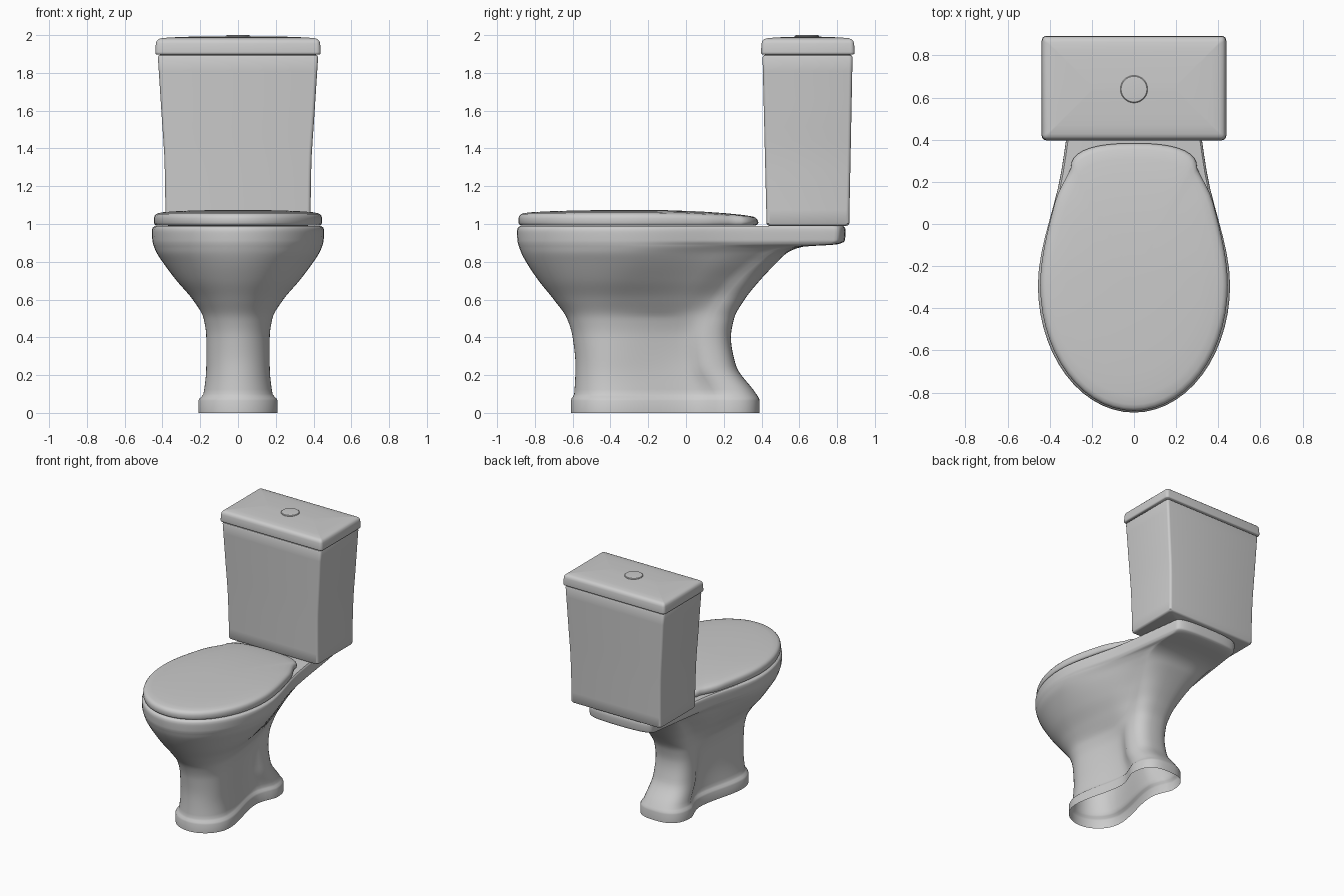
import bpy, bmesh
from math import sin, cos, pi, radians

if "Cube" in bpy.data.objects:
    bpy.data.objects.remove(bpy.data.objects["Cube"])


def pchip(xs, ys, x):
    """Overshoot-free cubic interpolation with flat ends removed only inside."""
    n = len(xs)
    d = [(ys[i + 1] - ys[i]) / (xs[i + 1] - xs[i]) for i in range(n - 1)]
    m = [0.0] * n
    for i in range(1, n - 1):
        if d[i - 1] * d[i] > 0:
            m[i] = 2 * d[i - 1] * d[i] / (d[i - 1] + d[i])
    m[-1] = d[-1]
    i = max(j for j in range(n - 1) if j == 0 or xs[j] <= x)
    h = xs[i + 1] - xs[i]
    t = (x - xs[i]) / h
    return (ys[i] * (2 * t**3 - 3 * t**2 + 1) + ys[i + 1] * (3 * t**2 - 2 * t**3)
            + h * m[i] * (t**3 - 2 * t**2 + t) + h * m[i + 1] * (t**3 - t**2))


def loft(name, rings, cap_bottom=True, cap_top=True, angle=35):
    bm = bmesh.new()
    vr = [[bm.verts.new(p) for p in r] for r in rings]
    n = len(vr[0])
    for a, b in zip(vr, vr[1:]):
        for i in range(n):
            j = (i + 1) % n
            bm.faces.new((a[i], a[j], b[j], b[i]))
    if cap_bottom:
        bm.faces.new(vr[0][::-1])
    if cap_top:
        bm.faces.new(vr[-1])
    bmesh.ops.recalc_face_normals(bm, faces=bm.faces)
    me = bpy.data.meshes.new(name)
    bm.to_mesh(me)
    bm.free()
    ob = bpy.data.objects.new(name, me)
    bpy.context.collection.objects.link(ob)
    bpy.ops.object.select_all(action='DESELECT')
    ob.select_set(True)
    bpy.context.view_layer.objects.active = ob
    bpy.ops.object.shade_smooth_by_angle(angle=radians(angle))
    return ob


def egg(yf, yc, wf, yw, ww, wb, r, yb, e=0.75):
    """Plan outline: round nose, side running through a waist, squarer back."""
    half = [(wf * sin(a * pi / 28), yc - (yc - yf) * cos(a * pi / 28)) for a in range(15)]
    ye = yb - r
    for i in range(1, 15):
        y = yc + (ye - yc) * i / 14
        half.append((pchip([yc, yw, ye], [wf, ww, wb], y), y))
    for i in range(1, 10):
        a = i * pi / 18
        half.append((wb * max(cos(a), 0)**e if i < 9 else 0.0, ye + r * sin(a)**e))
    return half + [(-x, y) for x, y in half[-2:0:-1]]


def rrect(hx, y0, y1, r, z, dome=0.0):
    cy, hy = (y0 + y1) / 2, (y1 - y0) / 2
    pts = []
    for k, (sx, sy) in enumerate([(1, 1), (-1, 1), (-1, -1), (1, -1)]):
        for i in range(5):
            a = k * pi / 2 + i * pi / 8
            pts.append((sx * (hx - r) + r * cos(a), cy + sy * (hy - r) + r * sin(a), z))
    return pts


# Pedestal and bowl: z, nose y, widest y, width, waist y, waist width, back width, corner, back y
levels = [
    (0.00, -.61, -.40, .21, .03, .135, .19, .19, .39),
    (0.065, -.61, -.40, .21, .03, .135, .19, .19, .39),
    (0.10, -.592, -.40, .183, .03, .115, .17, .18, .372),
    (0.25, -.585, -.40, .168, .00, .11, .155, .16, .265),
    (0.40, -.60, -.40, .168, -.02, .12, .15, .15, .238),
    (0.50, -.63, -.40, .182, -.02, .145, .15, .15, .255),
    (0.60, -.70, -.38, .24, .00, .20, .16, .15, .31),
    (0.70, -.78, -.35, .325, .05, .26, .19, .15, .39),
    (0.80, -.847, -.31, .40, .12, .305, .23, .13, .485),
    (0.85, -.873, -.30, .432, .17, .32, .255, .11, .54),
    (0.88, -.884, -.29, .445, .20, .335, .265, .08, .62),
    (0.892, -.888, -.29, .449, .22, .34, .265, .06, .80),
    (0.91, -.892, -.29, .453, .25, .343, .27, .06, .84),
    (0.96, -.895, -.29, .456, .25, .345, .272, .06, .845),
    (0.98, -.89, -.29, .452, .25, .343, .27, .06, .842),
    (0.99, -.875, -.29, .438, .25, .335, .262, .06, .832),
]
zs = [l[0] for l in levels]
cols = list(zip(*levels))[1:]
rings = []
for a, b in zip(zs, zs[1:]):
    k = 1 if b < 0.09 else (6 if b - a > 0.04 else 3)
    for i in range(k + (b == zs[-1])):
        z = a + (b - a) * i / k
        rings.append([(x, y, z) for x, y in egg(*[pchip(zs, c, z) for c in cols])])
loft("bowl_pedestal", rings, cap_bottom=False)

# Closed seat lid: inset outlines with a gentle dome sloping down to the back
lid = []
for z, s in [(.992, .975), (.998, .992), (1.006, 1), (1.03, 1), (1.043, .992), (1.052, .975),
             (1.058, .945), (1.063, .88), (1.068, .72), (1.072, .5), (1.074, .25), (1.0745, .03)]:
    out = egg(-.887, -.29, .445, .1, .376, .30, .12, .383, e=0.8)
    ring = []
    for x, y in out:
        y = -.25 + (y + .25) * (s if s < .9 else 1 - (1 - s) * .85)
        drop = .02 * max(0, (y + .25) / .63)**2 if z > 1.02 else 0
        ring.append((x * s, y, z - drop))
    lid.append(ring)
loft("seat_lid", lid, angle=50)

# Cistern: flared box with softened edges
tz = [.99, 1.3, 1.6, 1.897]
tank = []
steps = [(.99, .015), (.994, .005), (1.002, 0)] + [1.002 + .88 * i / 12 for i in range(1, 13)] \
    + [(1.891, .004), (1.897, .014)]
for st in steps:
    z, d = st if isinstance(st, tuple) else (st, 0)
    hx = pchip(tz, [.384, .388, .406, .425], z)
    f = (z - .99) / .907
    tank.append(rrect(hx - d, .427 - .022 * f + d, .864 + .018 * f - d, .018, z))
loft("cistern", tank)

# Cistern lid: overhanging slab with rounded, slightly domed top
top = [rrect(.438 - d, .397 + d, .893 - d, max(.022 - d * .5, .004), z) for z, d in
       [(1.898, .006), (1.902, .001), (1.91, 0), (1.955, .003), (1.969, .007), (1.978, .016),
        (1.983, .03), (1.987, .07), (1.99, .13), (1.992, .2), (1.993, .235)]]
loft("cistern_lid", top, angle=50)

# Flush button
btn = [[(r * cos(i * pi / 20), .64 + r * sin(i * pi / 20), z) for i in range(40)]
       for z, r in [(1.975, .065), (1.995, .065), (1.999, .061), (2.0, .05)]]
loft("flush_button", btn)
